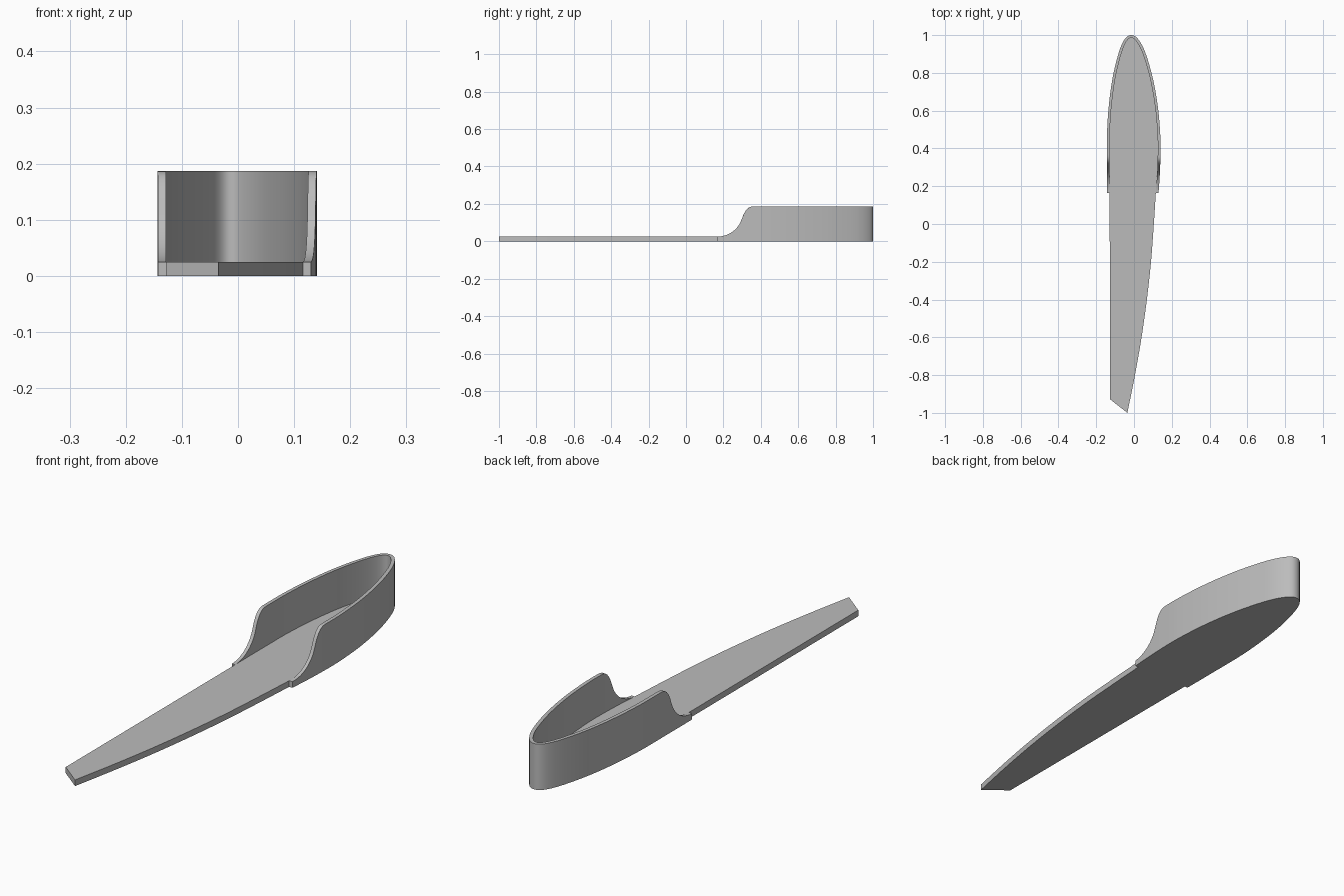
import bpy, bmesh, math
from mathutils import Vector

cube = bpy.data.objects.get("Cube")
if cube:
    bpy.data.objects.remove(cube)

THICK, FLOOR, TOP = 0.0145, 0.025, 0.187
START, MID, END = 0.165, 0.3, 0.37

grey = bpy.data.materials.new("plain_grey")
grey.use_nodes = True
COLOUR = (0.5, 0.5, 0.5, 1)
grey.diffuse_color = COLOUR
grey.node_tree.nodes["Principled BSDF"].inputs["Base Color"].default_value = COLOUR


def spline(points, steps):
    """Smooth curve through the given points."""
    p = [Vector(q) for q in points]
    p = [2 * p[0] - p[1]] + p + [2 * p[-1] - p[-2]]
    out = []
    for a, b, c, d in zip(p, p[1:], p[2:], p[3:]):
        for k in range(steps):
            t = k / steps
            out.append(0.5 * (2 * b + (c - a) * t + (2 * a - 5 * b + 4 * c - d) * t**2
                              + (3 * b - a - 3 * c + d) * t**3))
    return out + [p[-2]]


def wall_height(y):
    """Flared foot, steep rise and rounded shoulder, then level."""
    if y <= MID:
        u = max(0, (y - START) / (MID - START))
        return FLOOR + 0.1 * (1 - math.sqrt(max(0, 1 - (0.97 * u) ** 2))) / 0.757
    u = min(1, (y - MID) / (END - MID))
    return FLOOR + 0.1 + (TOP - FLOOR - 0.1) * (1 - (1 - u) ** 3)


def finish(name, bm):
    bmesh.ops.recalc_face_normals(bm, faces=bm.faces)
    mesh = bpy.data.meshes.new(name)
    bm.to_mesh(mesh)
    bm.free()
    mesh.materials.append(grey)
    obj = bpy.data.objects.new(name, mesh)
    bpy.context.collection.objects.link(obj)
    bpy.ops.object.select_all(action="DESELECT")
    obj.select_set(True)
    bpy.context.view_layer.objects.active = obj
    bpy.ops.object.shade_smooth_by_angle(angle=math.radians(30))


# Outer line of the hood, from its right foot round the nose to its left foot
outer = spline([(-.143, START), (-.143, .24), (-.143, .32), (-.143, .4), (-.142, .5),
                (-.134, .62), (-.119, .74), (-.099, .84), (-.073, .93), (-.046, .983),
                (-.015, 1), (.018, .983), (.055, .92), (.09, .81), (.114, .7),
                (.131, .58), (.14, .45), (.14, .35), (.136, .25), (.13, START)], 10)
inner = []
for i, p in enumerate(outer):
    d = (outer[min(i + 1, len(outer) - 1)] - outer[max(i - 1, 0)]).normalized()
    inner.append(p + THICK * Vector((d.y, -d.x)))
inner[0].y = inner[-1].y = START

# Hood wall: a four-sided section carried along the line
bm = bmesh.new()
rings = []
for o, n in zip(outer, inner):
    h = wall_height(o.y)
    rings.append([bm.verts.new((q.x, q.y, z))
                  for q, z in ((o, 0), (o, h), (n, h), (n, 0))])
for a, b in zip(rings, rings[1:]):
    for k in range(4):
        m = (k + 1) % 4
        bm.faces.new((a[k], a[m], b[m], b[k]))
bm.faces.new(rings[0])
bm.faces.new(rings[-1])
finish("hood_wall", bm)

# Blade plate: fills the hood and runs forward to the slanted tip
edge = spline([inner[-1], (.105, 0), (.09, -.2), (.068, -.4), (.04, -.6),
               (.005, -.8), (-.035, -1)], 8)
outline = inner + edge[1:] + [Vector((-.128, -.927))]
bm = bmesh.new()
base = bm.faces.new([bm.verts.new((p.x, p.y, 0)) for p in outline])
top = bmesh.ops.extrude_face_region(bm, geom=[base], use_keep_orig=True)["geom"]
bmesh.ops.translate(bm, vec=(0, 0, FLOOR),
                    verts=[v for v in top if isinstance(v, bmesh.types.BMVert)])
finish("blade_plate", bm)
